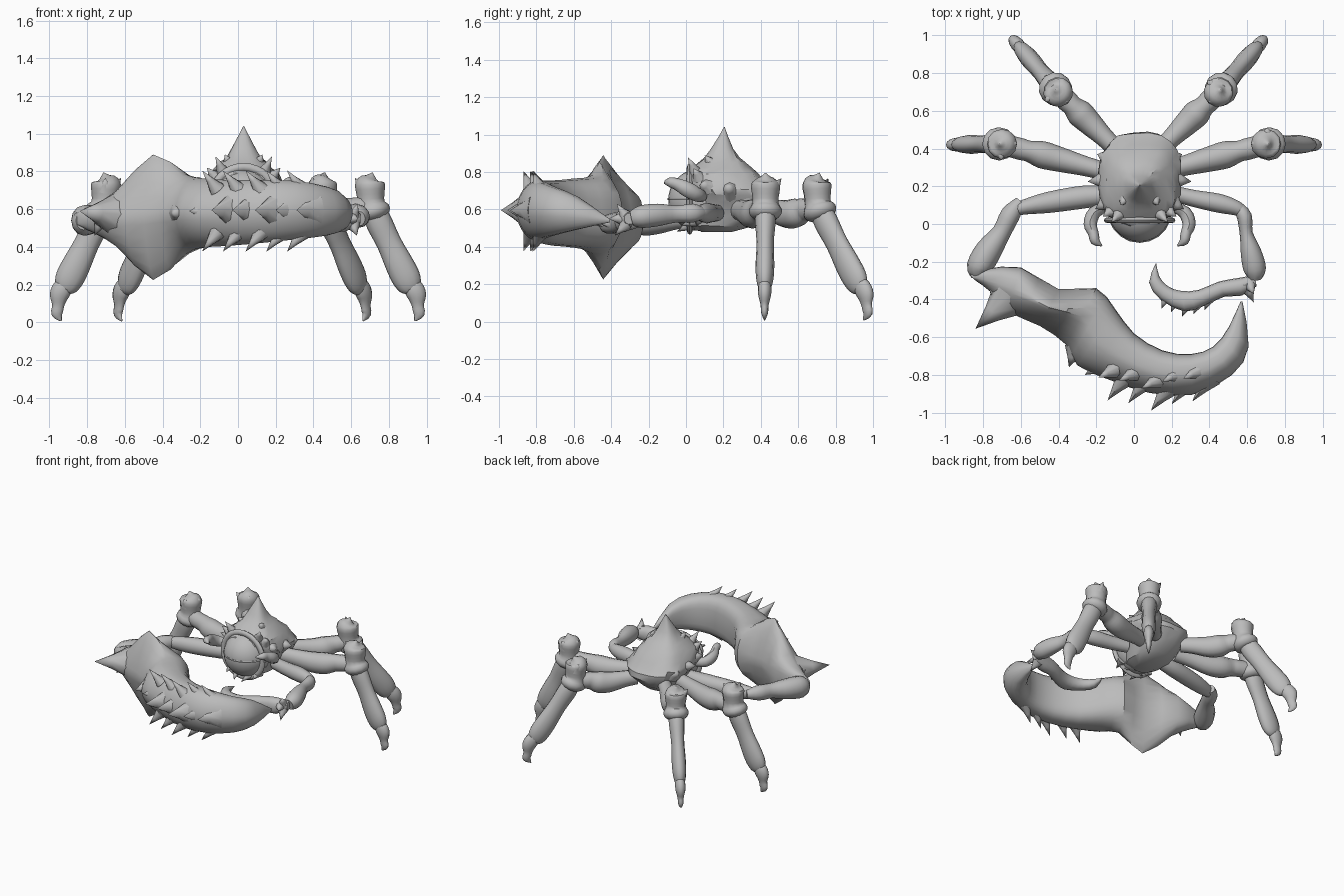
import bpy, bmesh, math, random
from mathutils import Vector as V

if "Cube" in bpy.data.objects:
    bpy.data.objects.remove(bpy.data.objects["Cube"])
random.seed(4)
mat = bpy.data.materials.new("shell_grey")
mat.diffuse_color = (0.5, 0.5, 0.5, 1)
mat.use_nodes = True
mat.node_tree.nodes["Principled BSDF"].inputs["Base Color"].default_value = mat.diffuse_color

def finish(name, bm, angle=40):
    bmesh.ops.recalc_face_normals(bm, faces=bm.faces)
    me = bpy.data.meshes.new(name)
    bm.to_mesh(me)
    bm.free()
    me.materials.append(mat)
    ob = bpy.data.objects.new(name, me)
    bpy.context.collection.objects.link(ob)
    bpy.ops.object.select_all(action='DESELECT')
    ob.select_set(True)
    bpy.context.view_layer.objects.active = ob
    bpy.ops.object.shade_smooth_by_angle(angle=math.radians(angle))
    return ob

def loft(name, rings, angle=40):
    bm = bmesh.new()
    rows = [[bm.verts.new(p) for p in r] for r in rings]
    n = len(rows[0])
    for a, b in zip(rows, rows[1:]):
        for i in range(n):
            bm.faces.new((a[i], a[(i + 1) % n], b[(i + 1) % n], b[i]))
    bm.faces.new(rows[0])
    bm.faces.new(rows[-1])
    return finish(name, bm, angle)

def smooth_rows(rows, k=3):
    """Catmull-Rom through rows of numbers"""
    out = []
    for i in range(len(rows) - 1):
        q = [rows[max(0, min(len(rows) - 1, i + j))] for j in (-1, 0, 1, 2)]
        for s in range(k):
            t = s / k
            out.append([0.5 * (2 * b + (c - a) * t + (2 * a - 5 * b + 4 * c - d) * t * t
                        + (3 * b - a - 3 * c + d) * t ** 3) for a, b, c, d in zip(*q)])
    return out + [rows[-1]]

def tube(name, pts, ref=(0, 0, 1), sides=12, k=3):
    """pts: x, y, z, radius across, radius along ref"""
    rows = smooth_rows(pts, k)
    rings = []
    for i, r in enumerate(rows):
        t = V(rows[min(i + 1, len(rows) - 1)][:3]) - V(rows[max(i - 1, 0)][:3])
        side = t.cross(V(ref)).normalized()
        up = side.cross(t).normalized()
        rings.append([V(r[:3]) + side * max(r[3], .002) * math.cos(a) + up * max(r[4], .002) * math.sin(a)
                      for a in (j * math.tau / sides for j in range(sides))])
    return loft(name, rings, 50)

def spikes(name, items, sides=8, angle=50):
    """items: base, tip, radius, optional height stretch; flared cones in one mesh"""
    bm = bmesh.new()
    for base, tip, r, *tall in items:
        base, tip = V(base), V(tip)
        rot = (tip - base).to_track_quat('Z', 'Y')
        rows = []
        for u, q in ((0, 1), (.5, .45)):
            row = []
            for j in range(sides):
                a = j * math.tau / sides
                o = rot @ V((q * r * math.cos(a), q * r * math.sin(a), 0))
                o.z *= tall[0] if tall else 1
                row.append(bm.verts.new(base.lerp(tip, u) + o))
            rows.append(row)
        top = bm.verts.new(tip)
        for i in range(sides):
            n = (i + 1) % sides
            bm.faces.new((rows[0][i], rows[0][n], rows[1][n], rows[1][i]))
            bm.faces.new((rows[1][i], rows[1][n], top))
        bm.faces.new(rows[0])
    return finish(name, bm, angle)

# Body shell: height, half width, front y, back y, roughness
CX = 0.03
body = [(.48, .07, .08, .25, 0), (.51, .13, .04, .35, .03), (.57, .16, .04, .43, .04),
        (.635, .185, .03, .485, .05), (.68, .215, .02, .475, .06), (.71, .22, .0, .455, .06),
        (.75, .20, -.01, .42, .05), (.79, .18, -.005, .385, .05), (.82, .15, .03, .35, .05),
        (.85, .12, .07, .315, .06), (.875, .09, .10, .285, .05), (.92, .065, .13, .255, .03),
        (.99, .028, .175, .225, 0), (1.04, .002, .203, .207, 0)]
rings = []
for z, hx, y0, y1, rough in body:
    ring = []
    for j in range(22):
        a = j * math.tau / 22
        c, s = math.cos(a), math.sin(a)
        w = 1 + random.uniform(-rough, rough)
        ring.append((CX + hx * w * math.copysign(abs(c) ** .75, c),
                     (y0 + y1) / 2 + (y1 - y0) / 2 * w * math.copysign(abs(s) ** .75, s),
                     z + random.uniform(-.1, .1) * rough))
    rings.append(ring)
loft("body_shell", rings, 35)

# Eye ball with lid rim and lid crease
bm = bmesh.new()
bmesh.ops.create_uvsphere(bm, u_segments=28, v_segments=18, radius=.165)
bmesh.ops.translate(bm, vec=(CX, .07, .65), verts=bm.verts)
finish("eye", bm)
arc = [(CX + .168 * math.cos(a), .02, .655 + .168 * math.sin(a), .022, .016)
       for a in (j * math.tau / 16 for j in range(17))]
tube("eye_rim", arc, ref=(0, 1, 0), sides=8, k=2)
tube("lid_crease", [(CX + .164 * math.cos(a), .07 + .164 * math.sin(a), .655, .006, .006)
                    for a in (math.pi + j * math.pi / 10 for j in range(11))], sides=6, k=1)

# Thorns and lumps on the shell, brow and chin
items = []
for s in (-1, 1):
    for b, t, r in [((.18, .235, .70), (.275, .225, .72), .06), ((.18, .11, .72), (.235, .08, .74), .05),
                    ((.11, .05, .80), (.15, .01, .88), .035), ((.15, .07, .77), (.195, .04, .82), .04),
                    ((.17, .35, .68), (.225, .37, .70), .06), ((.08, .13, .85), (.10, .10, .89), .035),
                    ((.06, .03, .52), (.03, -.05, .48), .035), ((.12, .05, .54), (.11, -.03, .51), .035)]:
        items.append([(CX + s * p[0], p[1], p[2]) for p in (b, t)] + [r])
spikes("shell_thorns", items)

# Feelers beside the eye
for s, n in ((-1, "left"), (1, "right")):
    P = [(.18, .09, .67, .025, .03), (.24, .06, .68, .035, .04), (.262, .0, .71, .035, .04),
         (.245, -.05, .735, .028, .032), (.235, -.09, .745, .025, .025), (.20, -.115, .74, .004, .004)]
    tube(n + "_feeler", [(CX + s * p[0],) + p[1:] for p in P], sides=8)

# Four walking legs: mirror centre, hip, knee, foot tip
for n, c, hip, knee, tip in (("rear", .023, (.12, .40), (.43, .705), (.67, .985)),
                             ("side", 0, (.14, .275), (.705, .425), (.972, .42))):
    for s, sn in ((-1, "left"), (1, "right")):
        f = lambda p: V((c + s * p[0], p[1], 0))
        h, k, t = f(hip), f(knee), f(tip)
        d = (t - k).normalized()
        def at(a, b, u, z, r1, r2):
            p = a.lerp(b, u)
            return (p.x, p.y, z, r1, r2)
        nm = sn + "_" + n
        tube(nm + "_upper_leg", [at(h, k, u, z, r, q) for u, z, r, q in
             [(0, .60, .048, .055), (.2, .59, .052, .06), (.45, .575, .066, .075), (.62, .58, .072, .078),
              (.74, .595, .056, .065), (.82, .60, .058, .06), (1, .61, .055, .06)]])
        tube(nm + "_knee", [at(k, t, u, z, r, q) for u, z, r, q in
             [(.08, .55, .06, .06), (.06, .57, .083, .086), (.03, .60, .088, .09), (.0, .632, .07, .072),
              (-.01, .68, .072, .074), (-.02, .73, .078, .08), (-.02, .755, .06, .064), (0, .77, .03, .03),
              (.03, .795, .002, .002)]], ref=d, k=2)
        e = V((-d.y, d.x, 0))
        kz = k + V((0, 0, .71))
        spikes(nm + "_knee_thorns", [(kz + w * .04, kz + w * .085 + V((0, 0, .055)), .045)
                                     for w in (e, -d)])
        tube(nm + "_shin", [at(k, t, u, z, r, q) for u, z, r, q in
             [(.05, .60, .055, .06), (.16, .53, .055, .07), (.36, .42, .046, .066), (.56, .31, .05, .075),
              (.70, .235, .047, .076), (.78, .185, .036, .06), (.82, .16, .02, .03)]], ref=d)
        tube(nm + "_foot", [at(k, t, u, z, r, q) for u, z, r, q in
             [(.74, .22, .025, .04), (.85, .18, .036, .052), (.91, .14, .034, .05), (.93, .09, .022, .032),
              (.95, .045, .018, .03), (.87, .008, .003, .004)]], ref=d)

# Arms
tube("left_upper_arm", [(-.12, .15, .58, .045, .05), (-.25, .145, .57, .06, .06), (-.45, .115, .56, .056, .06),
                        (-.58, .09, .555, .04, .05), (-.65, .07, .555, .03, .03)])
tube("left_forearm", [(-.60, .12, .555, .03, .03), (-.655, .05, .555, .052, .055), (-.70, -.04, .55, .05, .055),
                      (-.77, -.14, .545, .07, .075), (-.82, -.23, .54, .068, .08), (-.82, -.28, .54, .04, .05)])
tube("right_upper_arm", [(.20, .165, .58, .04, .045), (.32, .135, .58, .045, .05), (.45, .11, .58, .05, .055),
                         (.54, .085, .58, .04, .045), (.58, .06, .58, .03, .03)])
tube("right_forearm", [(.55, .09, .58, .03, .03), (.585, .04, .58, .04, .05), (.595, -.05, .575, .035, .045),
                       (.62, -.15, .57, .055, .06), (.64, -.24, .56, .06, .06), (.64, -.29, .55, .035, .04)])

def claw(name, secs, k, inner, outer, sides=24):
    """secs: inner xy, outer xy, low z, high z; inner and outer set how pointed each side is"""
    rings = []
    for ix, iy, ox, oy, z0, z1 in smooth_rows(secs, k):
        ring = []
        for j in range(sides):
            a = j * math.tau / sides
            c, s = math.cos(a), math.sin(a)
            flare = min(1, max(0, (z1 - z0 - .36) / .25))
            pw = inner if c < 0 else outer
            e = pw + (1.6 - pw) * flare
            u = .5 + .5 * math.copysign(abs(c) ** e, c)
            ring.append((ix + (ox - ix) * u, iy + (oy - iy) * u,
                         (z0 + z1) / 2 + (z1 - z0) / 2 * math.copysign(abs(s) ** e, s)))
        rings.append(ring)
    return loft(name, rings, 35)

# Giant claw: flared guard, long curved blade with blunt inner side and keeled outer side
claw("giant_claw", [(-.87, -.27, -.84, -.30, .52, .58), (-.79, -.24, -.76, -.36, .48, .62),
     (-.60, -.23, -.68, -.46, .40, .70), (-.40, -.345, -.50, -.54, .225, .89),
     (-.20, -.34, -.36, -.64, .36, .785), (-.10, -.45, -.30, -.75, .395, .765),
     (0, -.58, -.12, -.83, .405, .755), (.15, -.67, .08, -.895, .42, .755), (.30, -.69, .31, -.905, .44, .75),
     (.42, -.65, .52, -.80, .46, .72), (.50, -.55, .608, -.65, .49, .67), (.565, -.41, .575, -.41, .53, .55)],
     2, .65, 1.15)
# Base spur, then thorn rows along the outer edge
items = [((-.66, -.39, .57), (-.84, -.555, .59), .115), ((-.71, -.36, .57), (-.76, -.40, .46), .06),
         ((-.31, -.66, .58), (-.345, -.76, .58), .06), ((-.18, -.75, .59), (-.26, -.80, .59), .05)]
for i, (x, y) in enumerate([(-.14, -.935), (-.03, -.95), (.09, -.99), (.20, -.955), (.31, -.94)]):
    items.append(((x + .10, y + .13, .595), (x, y, .595), .06, 1.6))
    for sgn in (-1, 1):
        z = .59 + sgn * .115
        items.append(((x + .03, y + .16, z), (x - .05, y + .12, z + sgn * .1), .045))
spikes("giant_claw_thorns", items, angle=60)

# Small claw
claw("small_claw", [(.64, -.27, .65, -.33, .52, .58), (.56, -.285, .57, -.38, .48, .60),
     (.45, -.305, .48, -.385, .48, .59), (.34, -.35, .38, -.43, .47, .58), (.25, -.355, .27, -.465, .47, .57),
     (.18, -.33, .14, -.40, .48, .56), (.135, -.28, .08, -.31, .49, .55), (.118, -.21, .115, -.21, .52, .525)],
     2, .9, .9, 14)
spikes("small_claw_thorns",
       [((.59, -.32, .55), (.635, -.415, .55), .05), ((.61, -.32, .56), (.635, -.37, .63), .04),
        ((.61, -.32, .52), (.63, -.38, .46), .04)] +
       [((x, y, .52), (x - .025, y - .06, .52), .03) for x, y in
        ((.40, -.395), (.34, -.42), (.28, -.43), (.22, -.41), (.17, -.39))])
